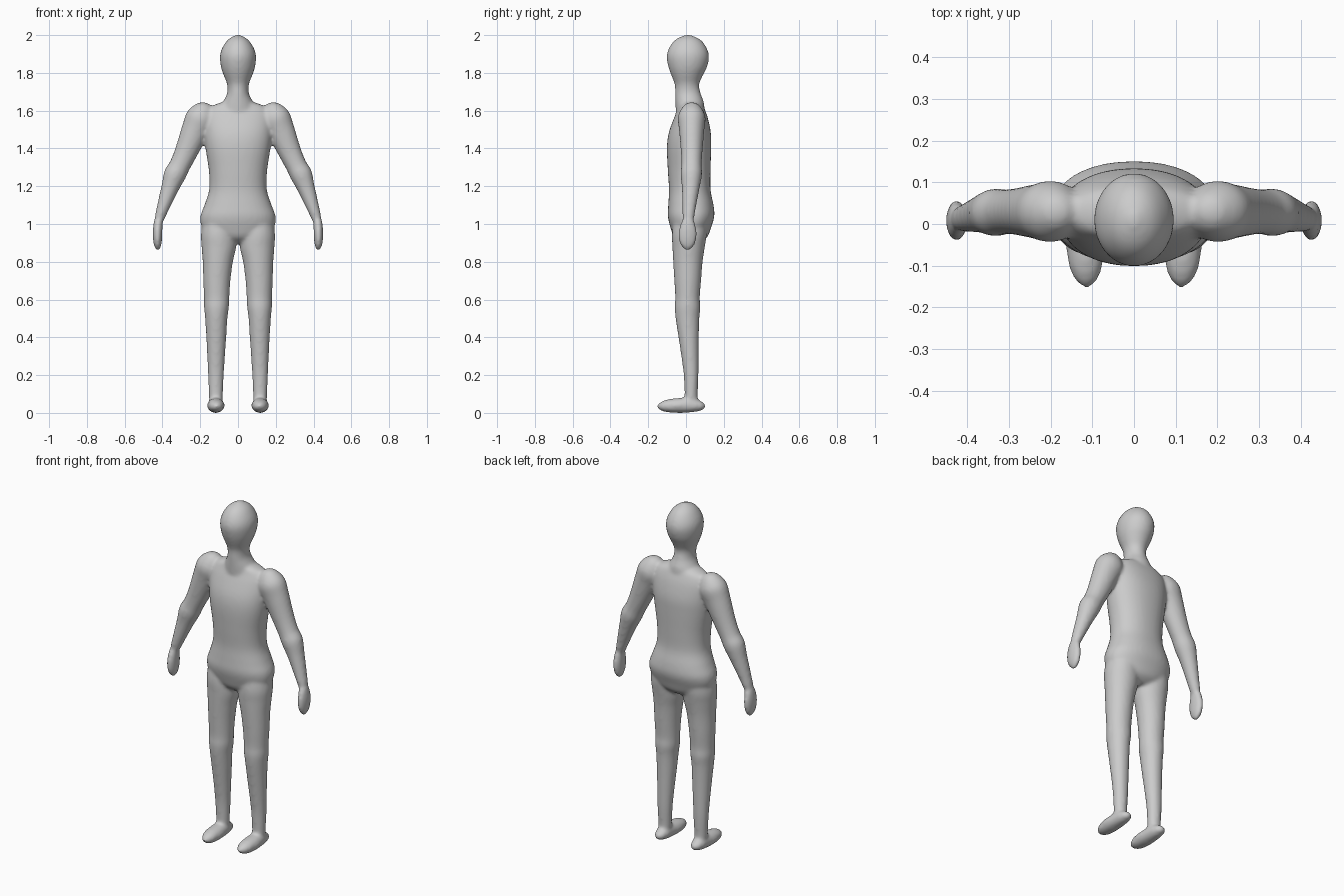
import bpy, bmesh, math
from mathutils import Vector

X, Y, Z = Vector((1, 0, 0)), Vector((0, 1, 0)), Vector((0, 0, 1))
bm = bmesh.new()


def spline(a, b, c, d, t):
    # Catmull-Rom interpolation of one ring parameter
    return b + 0.5 * t * (c - a + t * (2*a - 5*b + 4*c - d + t * (3*(b - c) + d - a)))


def limb(rings, u, v, power=2.0, sides=(1,), n=40, sub=4):
    """Closed loft through rings (x, y, z, half_u, half_v); sides mirrors in x."""
    fine = []
    for i in range(len(rings) - 1):
        p = [rings[max(0, min(len(rings) - 1, i + k))] for k in (-1, 0, 1, 2)]
        fine += [[spline(*q, s / sub) for q in zip(*p)] for s in range(sub)]
    fine.append(rings[-1])
    for side in sides:
        loops = []
        for x, y, z, a, b in fine:
            loop = []
            for k in range(n):
                t = 2 * math.pi * k / n
                c, s = math.cos(t), math.sin(t)
                co = Vector((x, y, z))
                co += u * a * math.copysign(abs(c) ** (2 / power), c)
                co += v * b * math.copysign(abs(s) ** (2 / power), s)
                co.x *= side
                loop.append(bm.verts.new(co))
            loops.append(loop)
        for l0, l1 in zip(loops, loops[1:]):
            for k in range(n):
                j = (k + 1) % n
                bm.faces.new((l0[k], l0[j], l1[j], l1[k]))
        bm.faces.new(loops[0])
        bm.faces.new(loops[-1])


# torso
limb([(0, .025, .90, .07, .05), (0, .025, .93, .14, .088), (0, .025, .98, .19, .107),
      (0, .027, 1.04, .199, .123), (0, .026, 1.10, .178, .120), (0, .020, 1.18, .153, .110),
      (0, .017, 1.28, .154, .113), (0, .016, 1.40, .172, .117), (0, .020, 1.48, .180, .112),
      (0, .026, 1.56, .180, .090), (0, .028, 1.61, .160, .070), (0, .025, 1.635, .115, .060),
      (0, .022, 1.65, .06, .04)], X, Y, 2.2)

# neck and head
limb([(0, .022, 1.58, .10, .075), (0, .020, 1.64, .082, .076), (0, .010, 1.69, .058, .068),
      (0, .005, 1.74, .058, .065), (0, .006, 1.79, .077, .085), (0, .009, 1.83, .090, .102),
      (0, .010, 1.88, .096, .112), (0, .010, 1.92, .089, .105), (0, .010, 1.96, .067, .082),
      (0, .010, 1.985, .042, .052), (0, .010, 2.002, .008, .01)], X, Y)

# arms
d = math.radians(23)
limb([(.163, .030, 1.640, .012, .012), (.172, .030, 1.622, .046, .044),
      (.195, .030, 1.568, .078, .073), (.225, .030, 1.50, .074, .067),
      (.275, .030, 1.38, .061, .057), (.308, .029, 1.31, .056, .054),
      (.334, .028, 1.262, .059, .057), (.361, .025, 1.19, .047, .047),
      (.396, .017, 1.09, .034, .036), (.419, .012, 1.02, .024, .028),
      (.423, .010, .99, .008, .01)],
     Vector((math.cos(d), 0, math.sin(d))), Y, sides=(1, -1))

# hands
limb([(.421, .010, 1.045, .008, .01), (.422, .010, 1.02, .022, .031), (.425, .009, .98, .025, .045),
      (.426, .008, .94, .025, .049), (.426, .008, .90, .022, .042),
      (.425, .008, .872, .014, .025), (.425, .008, .858, .004, .006)], X, Y, sides=(1, -1))

# legs
limb([(.100, .025, 1.05, .080, .085), (.103, .018, .95, .093, .092), (.101, .014, .88, .092, .086),
      (.107, .010, .80, .080, .078), (.112, .009, .70, .072, .071), (.113, .008, .61, .067, .065),
      (.114, .008, .56, .066, .068), (.115, .008, .50, .059, .063), (.115, .014, .40, .053, .054),
      (.116, .021, .30, .047, .046), (.117, .027, .20, .042, .039), (.117, .027, .10, .037, .035),
      (.117, .027, .04, .035, .034)], X, Y, sides=(1, -1))

# feet
limb([(.117, .103, .035, .006, .006), (.117, .092, .036, .024, .019), (.117, .06, .039, .037, .032),
      (.117, .01, .041, .043, .040), (.117, -.05, .039, .046, .039), (.116, -.10, .037, .041, .034),
      (.115, -.135, .035, .027, .022), (.115, -.154, .034, .006, .006)], X, Z, sides=(1, -1))

bmesh.ops.recalc_face_normals(bm, faces=bm.faces)
mesh = bpy.data.meshes.new("body")
bm.to_mesh(mesh)
bm.free()
body = bpy.data.objects.new("body", mesh)
bpy.context.collection.objects.link(body)

# fuse all parts into one skin and soften the joins
fuse = body.modifiers.new("fuse", 'REMESH')
fuse.mode = 'VOXEL'
fuse.voxel_size = 0.009
fuse.use_smooth_shade = True
soft = body.modifiers.new("soften", 'SMOOTH')
soft.factor = 0.5
soft.iterations = 10
